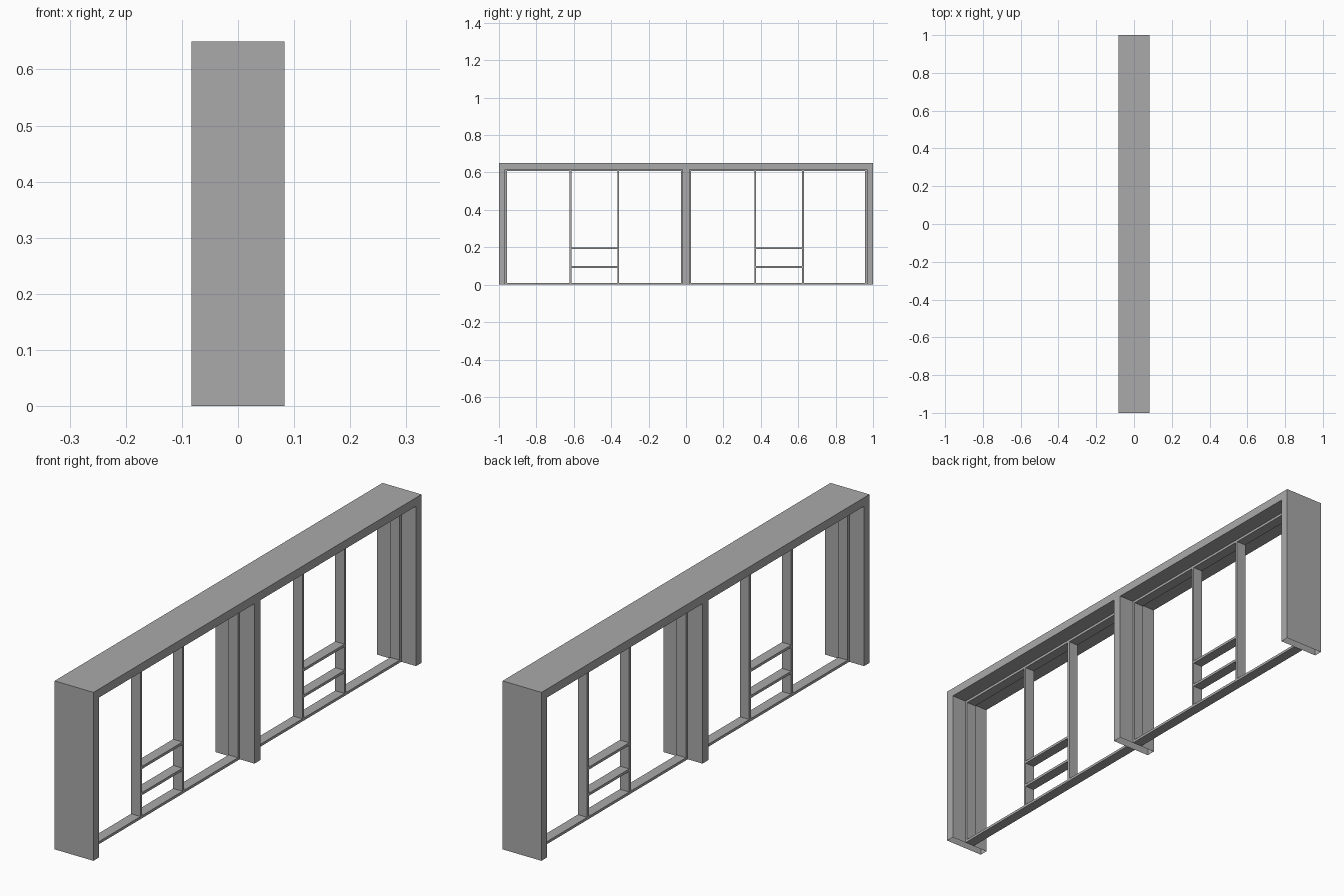
import bpy
import bmesh

cube = bpy.data.objects.get("Cube")
if cube:
    bpy.data.objects.remove(cube, do_unlink=True)

grey = bpy.data.materials.new("plain_grey")
grey.use_nodes = True
colour = (0.4, 0.4, 0.4, 1)
grey.diffuse_color = colour
grey.node_tree.nodes["Principled BSDF"].inputs["Base Color"].default_value = colour

DEPTH, HEIGHT = 0.083, 0.65      # half depth and full height of the casing
WALL, POST = 0.033, 0.018        # casing wall, half width of the centre post
INNER, BAR = 0.02, 0.01          # half depth and thickness of the thin frames
TOP = HEIGHT - WALL


def extrude_profile(name, points, half, open_bottom=False):
    """Extrude a (y, z) outline along x."""
    bm = bmesh.new()
    face = bm.faces.new([bm.verts.new((-half, y, z)) for y, z in points])
    moved = bmesh.ops.extrude_face_region(bm, geom=[face])["geom"]
    verts = [g for g in moved if isinstance(g, bmesh.types.BMVert)]
    bmesh.ops.translate(bm, verts=verts, vec=(2 * half, 0, 0))
    bmesh.ops.recalc_face_normals(bm, faces=bm.faces)
    if open_bottom:
        feet = [f for f in bm.faces if all(v.co.z < 0.001 for v in f.verts)]
        bmesh.ops.delete(bm, geom=feet, context="FACES_ONLY")
    mesh = bpy.data.meshes.new(name)
    bm.to_mesh(mesh)
    bm.free()
    mesh.materials.append(grey)
    obj = bpy.data.objects.new(name, mesh)
    bpy.context.collection.objects.link(obj)


def bar(name, y0, y1, z0, z1):
    extrude_profile(name, [(y0, z0), (y1, z0), (y1, z1), (y0, z1)], INNER)


# Deep outer casing: two sides, header and centre post, hollow at the feet
side = 1 - WALL
extrude_profile("outer_casing", [
    (-1, 0), (-side, 0), (-side, TOP), (-POST, TOP), (-POST, 0), (POST, 0),
    (POST, TOP), (side, TOP), (side, 0), (1, 0), (1, HEIGHT), (-1, HEIGHT),
], DEPTH, open_bottom=True)

# Thin frame, mullions and rails in each bay
for label, y0, y1, centre in (("front", -side, -POST, -0.49),
                              ("back", POST, side, 0.498)):
    bar(label + "_sill", y0, y1, 0, BAR)
    bar(label + "_head", y0, y1, TOP - BAR, TOP)
    bar(label + "_jamb_a", y0, y0 + BAR, BAR, TOP - BAR)
    bar(label + "_jamb_b", y1 - BAR, y1, BAR, TOP - BAR)
    half = 0.128
    for end, y in (("a", centre - half), ("b", centre + half)):
        bar(f"{label}_mullion_{end}", y - BAR / 2, y + BAR / 2, BAR, TOP - BAR)
    for level, z in (("lower", 0.094), ("upper", 0.195)):
        bar(f"{label}_{level}_rail", centre - half + BAR / 2,
            centre + half - BAR / 2, z - BAR / 2, z + BAR / 2)
